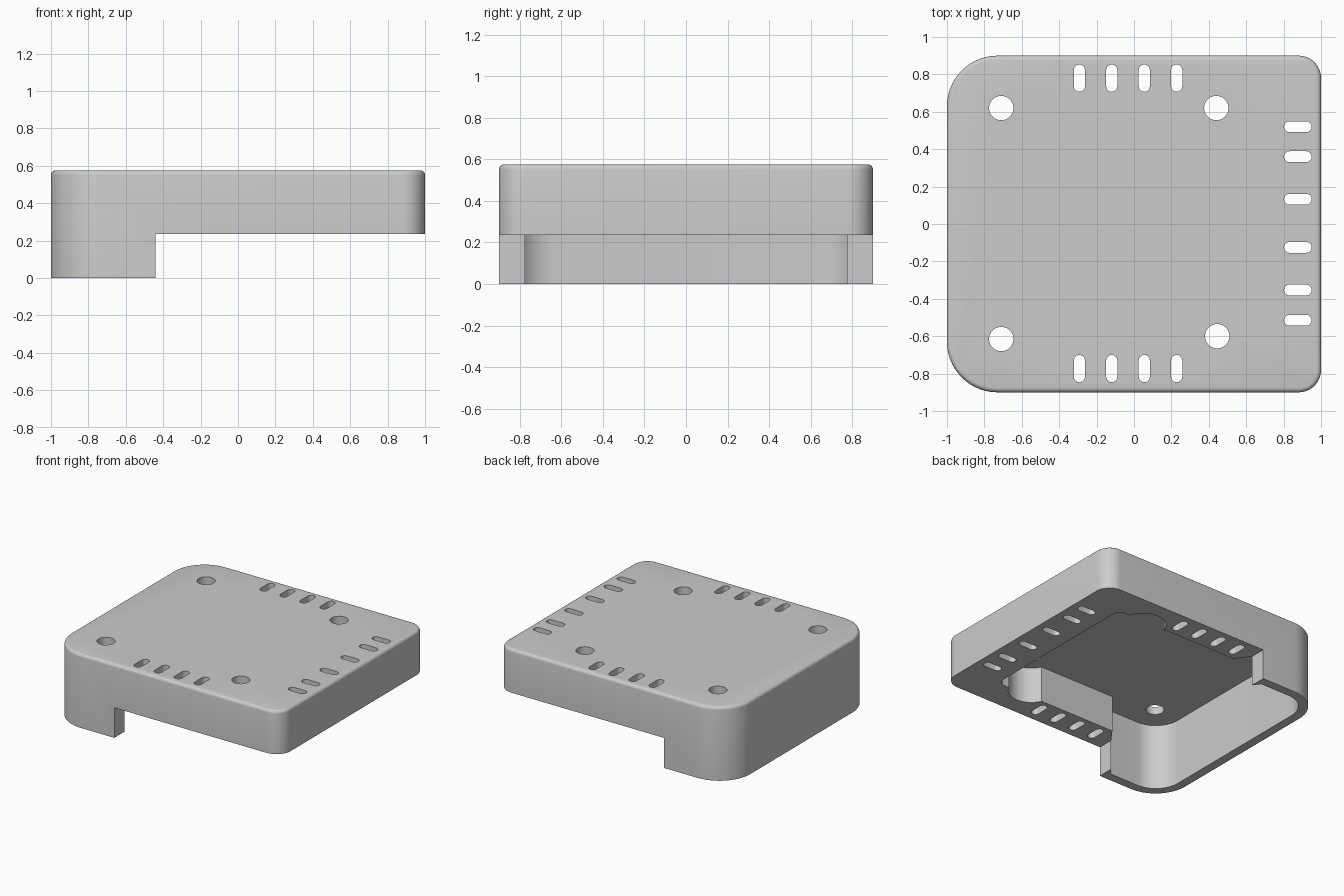
import bpy, bmesh
from math import cos, sin, pi, tan
from mathutils import Vector

if "Cube" in bpy.data.objects:
    bpy.data.objects.remove(bpy.data.objects["Cube"])

HEIGHT, LEDGE, CEILING = 0.575, 0.235, 0.515

grey = bpy.data.materials.new("plain_grey")
grey.use_nodes = True
COLOUR = (0.6, 0.6, 0.6, 1)
grey.diffuse_color = COLOUR
grey.node_tree.nodes["Principled BSDF"].inputs["Base Color"].default_value = COLOUR


def rounded(corners, steps=14):
    """Outline from (x, y, radius) corners, convex or concave."""
    outline = []
    for i, (x, y, r) in enumerate(corners):
        p = Vector((x, y))
        if r == 0:
            outline.append(p)
            continue
        a = (Vector(corners[i - 1][:2]) - p).normalized()
        b = (Vector(corners[(i + 1) % len(corners)][:2]) - p).normalized()
        half = a.angle(b) / 2
        centre = p + (a + b).normalized() * r / sin(half)
        start = p + a * r / tan(half) - centre
        end = p + b * r / tan(half) - centre
        sweep = pi - 2 * half
        for k in range(steps + 1):
            t = k / steps
            v = start * sin((1 - t) * sweep) + end * sin(t * sweep)
            outline.append(centre + v / sin(sweep))
    return outline


def prism(name, outline, z0, z1, top_bevel=0):
    bm = bmesh.new()
    face = bm.faces.new([bm.verts.new((p[0], p[1], z0)) for p in outline])
    ext = bmesh.ops.extrude_face_region(bm, geom=[face])
    verts = [g for g in ext["geom"] if isinstance(g, bmesh.types.BMVert)]
    bmesh.ops.translate(bm, verts=verts, vec=(0, 0, z1 - z0))
    bmesh.ops.recalc_face_normals(bm, faces=bm.faces)
    if top_bevel:
        rim = [e for e in bm.edges if all(v.co.z > z1 - 0.001 for v in e.verts)]
        bmesh.ops.bevel(bm, geom=rim, offset=top_bevel, segments=4,
                        profile=0.5, affect='EDGES')
    mesh = bpy.data.meshes.new(name)
    bm.to_mesh(mesh)
    bm.free()
    mesh.materials.append(grey)
    obj = bpy.data.objects.new(name, mesh)
    bpy.context.collection.objects.link(obj)
    return obj


def circle(x, y, r, n=40):
    return [(x + r * cos(2 * pi * k / n), y + r * sin(2 * pi * k / n)) for k in range(n)]


def slot(x, y, half_x, half_y):
    r = min(half_x, half_y)
    dx, dy = half_x - r, half_y - r
    turn = 0 if dy else -pi / 2
    pts = []
    for k in range(18):
        side = 1 if k < 9 else -1
        a = turn + pi * (k if k < 9 else k - 1) / 8
        pts.append((x + side * dx + r * cos(a), y + side * dy + r * sin(a)))
    return pts


# Outer block with wide corners on one end and a softened top rim
cover = prism("cover_shell", rounded([
    (-1, -0.9, 0.27), (1, -0.9, 0.12), (1, 0.9, 0.12), (-1, 0.9, 0.27)]),
    0, HEIGHT, 0.024)

cutters = []


def cut(name, outline, z0, z1):
    cutters.append(prism(name, outline, z0, z1))


# Step that leaves only the end skirt at full height
cut("step_cutter", [(-0.44, -1.2), (1.2, -1.2), (1.2, 1.2), (-0.44, 1.2)], -0.2, LEDGE)

# Pocket, wider inside the skirt
cut("pocket_cutter", rounded([
    (-0.93, -0.83, 0.2), (-0.48, -0.83, 0), (-0.36, -0.667, 0), (0.7, -0.667, 0.06),
    (0.7, 0.667, 0.06), (-0.36, 0.667, 0), (-0.48, 0.83, 0), (-0.93, 0.83, 0.2)]),
    -0.1, CEILING)

# Screw holes, with clearance bulges in the pocket for the inner pair
for x, y in ((-0.71, 0.62), (-0.71, -0.615), (0.44, 0.62), (0.445, -0.6)):
    if x > 0:
        cut("bulge_cutter", circle(x, y, 0.165), -0.15, CEILING)
    cut("hole_cutter", circle(x, y, 0.065), 0.1, 1)

# Pin slots along three sides
for x in (-0.292, -0.119, 0.055, 0.228):
    for y in (-0.773, 0.78):
        cut("slot_cutter", slot(x, y, 0.03, 0.073), 0.1, 1)
for y in (0.52, 0.36, 0.132, -0.125, -0.353, -0.515):
    cut("slot_cutter", slot(0.876, y, 0.074, 0.029), 0.1, 1)

bpy.ops.object.select_all(action='DESELECT')
cover.select_set(True)
bpy.context.view_layer.objects.active = cover
for cutter in cutters:
    cutter.hide_render = True
    mod = cover.modifiers.new("cut", 'BOOLEAN')
    mod.operation = 'DIFFERENCE'
    mod.solver = 'EXACT'
    mod.object = cutter
    bpy.ops.object.modifier_apply(modifier=mod.name)
    bpy.data.objects.remove(cutter)

bpy.ops.object.shade_smooth_by_angle(angle=pi / 6)
